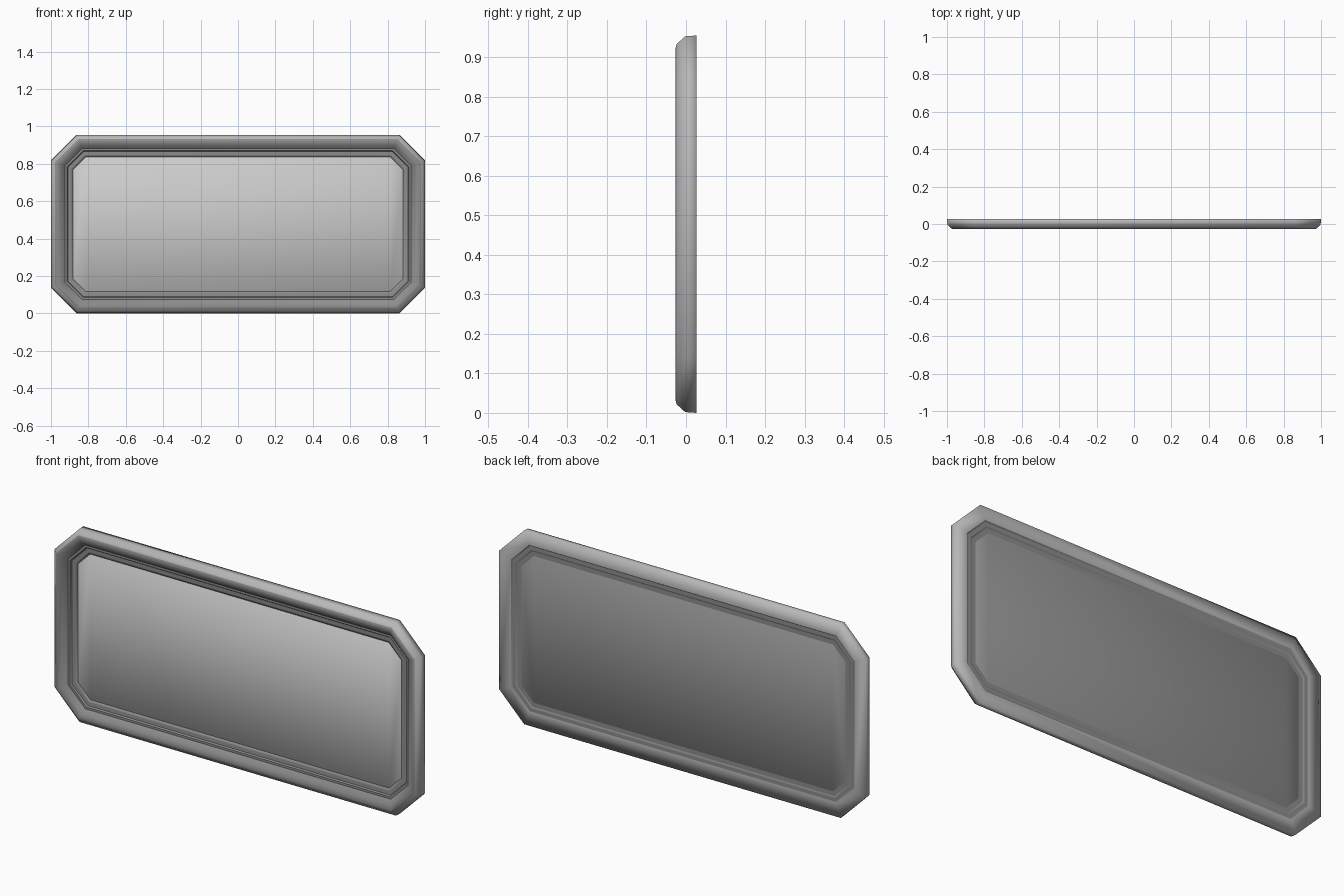
import bpy, bmesh, math

if "Cube" in bpy.data.objects:
    bpy.data.objects.remove(bpy.data.objects["Cube"])

W, H, C = 1.0, 0.4775, 0.137      # half width, half height, corner cut


def octagon(d):
    """Cut-corner outline inset evenly by d."""
    w, h = W - d, H - d
    c = C - d * (2 - math.sqrt(2))
    return [(w, -h + c), (w, h - c), (w - c, h), (-w + c, h),
            (-w, h - c), (-w, -h + c), (-w + c, -h), (w - c, -h)]


def grey(name, v):
    m = bpy.data.materials.new(name)
    m.diffuse_color = (v, v, v, 1)
    m.use_nodes = True
    m.node_tree.nodes["Principled BSDF"].inputs["Base Color"].default_value = m.diffuse_color
    return m


def make(name, profile, mats, slots=(), cap=False, sharp=(), flip=False):
    """Sweep an (inset, y) profile round the outline; optionally cap the end."""
    bm = bmesh.new()
    rings = [[bm.verts.new((x, y, z + H)) for x, z in octagon(d)]
             for d, y in profile]
    for k, (a, b) in enumerate(zip(rings, rings[1:])):
        for i in range(8):
            j = (i + 1) % 8
            f = bm.faces.new((a[i], a[j], b[j], b[i]))
            f.material_index = slots[k] if slots else 0
            if k in sharp:
                bm.edges.get((a[i], a[j])).smooth = False
    if cap:
        bm.faces.new(rings[-1])
    bmesh.ops.recalc_face_normals(bm, faces=bm.faces)
    # make sure open pieces face outward
    bm.faces.ensure_lookup_table()
    last = bm.faces[-1]
    if cap and (last.normal.y > 0) != flip:
        bmesh.ops.reverse_faces(bm, faces=bm.faces)
    if cap:
        bmesh.ops.triangulate(bm, faces=[last])
    for f in bm.faces:
        f.smooth = True
    me = bpy.data.meshes.new(name)
    bm.to_mesh(me)
    bm.free()
    for m in mats:
        me.materials.append(m)
    ob = bpy.data.objects.new(name, me)
    bpy.context.collection.objects.link(ob)
    return ob


rim, moulding = grey("rim_grey", 0.48), grey("moulding_grey", 0.27)
glass, backing = grey("panel_grey", 0.56), grey("backing_grey", 0.3)

# Frame: stepped inner lip, bevelled outer rim, stepped back rim
frame_profile = [
    (0.118, 0.02), (0.118, 0.011), (0.108, 0.008), (0.09, 0.007),
    (0.085, 0.0), (0.074, 0.0), (0.055, -0.019), (0.035, -0.027),
    (0.022, -0.024), (0.002, -0.002), (0.0, 0.027), (0.064, 0.027),
    (0.07, 0.023), (0.088, 0.023), (0.095, 0.02), (0.118, 0.02)]
make("frame", frame_profile, [rim, moulding],
     slots=[1] * 8 + [0] * 3 + [1] * 4, sharp=(2, 3, 4, 5, 11, 12, 13, 14))

# Front panel with a tiny bevelled edge, softly shaded as a dome
make("front_panel", [(0.115, 0.0165), (0.117, 0.0145)][:1] + [(0.117, 0.0145)],
     [glass], cap=True)

# Back panel
make("back_panel", [(0.115, 0.019), (0.117, 0.0205)], [backing],
     cap=True, flip=True)
